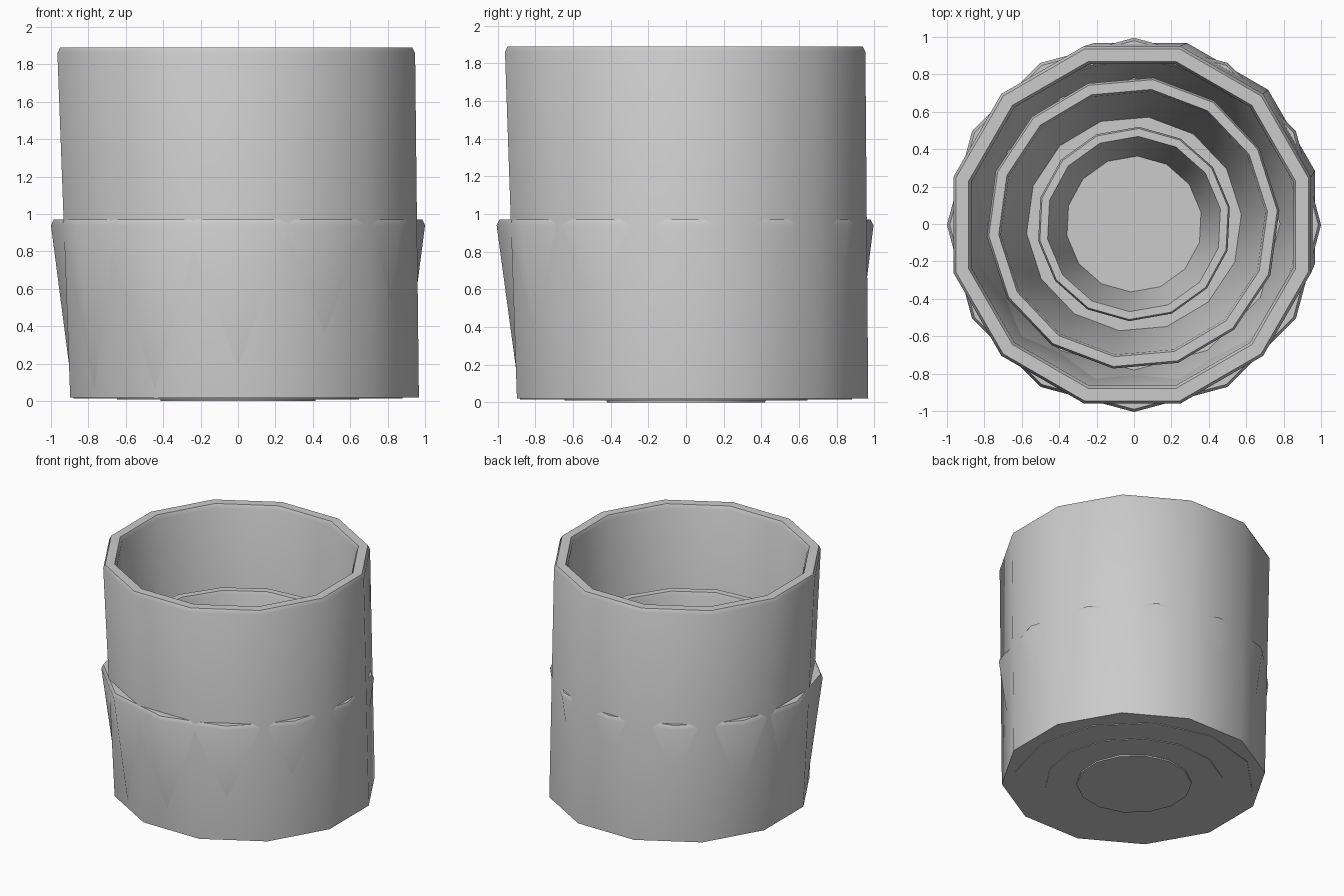
import bpy, bmesh, math

if "Cube" in bpy.data.objects:
    bpy.data.objects.remove(bpy.data.objects["Cube"])


def make_cup(name, sides, phase, r_bot, r_top, z_bot, z_top, wall,
             c_bot=(0, 0), c_top=(0, 0), floor=0.05):
    """Lathe a tapered low-poly cup with a rounded rim; the axis may lean."""
    prof = [(r_bot, z_bot), (r_top, z_top - 0.03), (r_top - wall * 0.15, z_top),
            (r_top - wall * 0.85, z_top), (r_top - wall, z_top - 0.03),
            (r_bot - wall, z_bot + floor)]
    bm = bmesh.new()
    rings = []
    for r, z in prof:
        t = (z - z_bot) / (z_top - z_bot)
        cx, cy = [a + (b - a) * t for a, b in zip(c_bot, c_top)]
        ring = []
        for i in range(sides):
            a = math.radians(phase) + 2 * math.pi * i / sides
            ring.append(bm.verts.new((cx + r * math.cos(a), cy + r * math.sin(a), z)))
        rings.append(ring)
    for lo, hi in zip(rings, rings[1:]):
        for i in range(sides):
            j = (i + 1) % sides
            bm.faces.new((lo[i], lo[j], hi[j], hi[i]))
    # underside and inner floor
    bm.faces.new(rings[0][::-1])
    bm.faces.new(rings[-1])
    bmesh.ops.recalc_face_normals(bm, faces=bm.faces[:])
    mesh = bpy.data.meshes.new(name)
    bm.to_mesh(mesh)
    bm.free()
    ob = bpy.data.objects.new(name, mesh)
    bpy.context.collection.objects.link(ob)
    bpy.ops.object.select_all(action='DESELECT')
    ob.select_set(True)
    bpy.context.view_layer.objects.active = ob
    bpy.ops.object.shade_smooth_by_angle(angle=math.radians(60))
    return ob


# tall outer cup, leaning slightly
make_cup("tall_cup", 12, 15, 0.965, 0.99, 0.02, 1.89, 0.10,
         c_bot=(0.035, 0.035), c_top=(-0.01, -0.005))
# short wide cup whose rim pokes through the tall cup's wall
make_cup("wide_cup", 12, 0, 0.88, 1.0, 0.015, 0.97, 0.10,
         c_top=(0, -0.005))
# medium cup nested inside
make_cup("medium_cup", 14, 5, 0.65, 0.785, 0.01, 1.27, 0.075,
         c_top=(-0.005, 0.005))
# smallest cup in the centre
make_cup("small_cup", 14, 10, 0.42, 0.52, 0.0, 0.63, 0.06)
